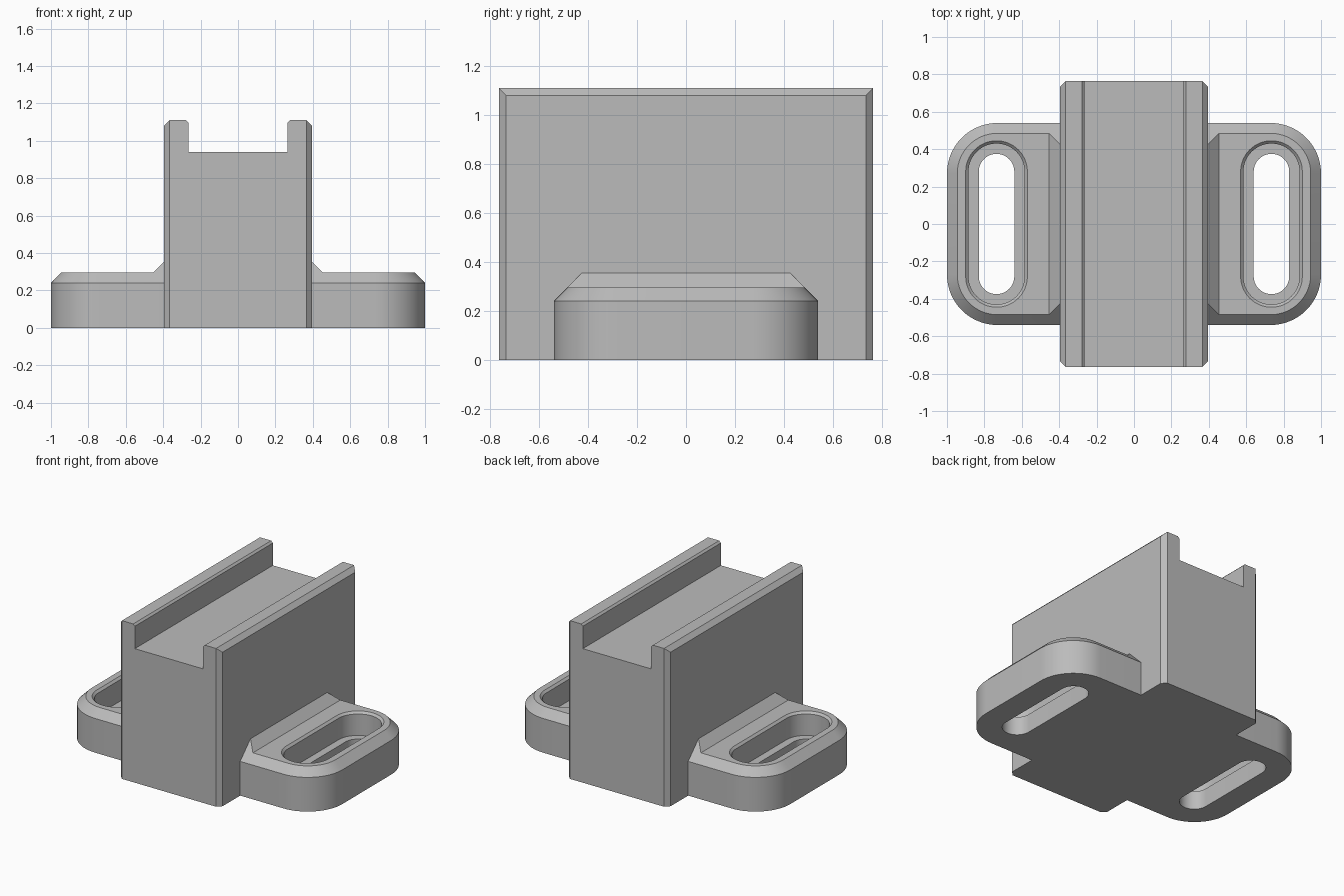
import bpy
import bmesh
from math import cos, sin, pi, radians
from mathutils import Vector

if "Cube" in bpy.data.objects:
    bpy.data.objects.remove(bpy.data.objects["Cube"], do_unlink=True)

grey = bpy.data.materials.new("plain grey")
grey.use_nodes = True
grey.diffuse_color = (0.5, 0.5, 0.5, 1)
grey.node_tree.nodes["Principled BSDF"].inputs["Base Color"].default_value = (0.5, 0.5, 0.5, 1)


def finish(name, bm):
    """Turn a bmesh into a grey object."""
    bmesh.ops.recalc_face_normals(bm, faces=bm.faces)
    mesh = bpy.data.meshes.new(name)
    bm.to_mesh(mesh)
    bm.free()
    mesh.materials.append(grey)
    obj = bpy.data.objects.new(name, mesh)
    bpy.context.collection.objects.link(obj)
    return obj


def rounded_rect(cx, half_x, half_y, radius, steps=16):
    """Plan outline with round corners."""
    points = []
    for quarter, (sx, sy) in enumerate([(1, 1), (-1, 1), (-1, -1), (1, -1)]):
        for i in range(steps + 1):
            a = (quarter + i / steps) * pi / 2
            points.append((cx + sx * (half_x - radius) + radius * cos(a),
                           sy * (half_y - radius) + radius * sin(a)))
    return points


def loft(name, layers):
    """Stack plan outlines, each given as (z, points)."""
    bm = bmesh.new()
    rings = [[bm.verts.new((x, y, z)) for x, y in pts] for z, pts in layers]
    n = len(rings[0])
    for low, high in zip(rings, rings[1:]):
        for i in range(n):
            j = (i + 1) % n
            bm.faces.new((low[i], low[j], high[j], high[i]))
    bm.faces.new(rings[0][::-1])
    bm.faces.new(rings[-1])
    bmesh.ops.remove_doubles(bm, verts=bm.verts, dist=1e-5)
    return finish(name, bm)


def extrude_y(profile, half_y):
    """Extrude an (x, z) profile along y."""
    bm = bmesh.new()
    face = bm.faces.new([bm.verts.new((x, -half_y, z)) for x, z in profile])
    moved = bmesh.ops.extrude_face_region(bm, geom=[face])["geom"]
    bmesh.ops.translate(bm, vec=(0, 2 * half_y, 0),
                        verts=[v for v in moved if isinstance(v, bmesh.types.BMVert)])
    if not face.is_valid or len(bm.faces) < len(profile) + 2:
        bm.faces.new([v for v in bm.verts if v.co.y < 0])
    return bm


def combine(target, tool, operation):
    """Apply a boolean and discard the tool."""
    mod = target.modifiers.new(operation, "BOOLEAN")
    mod.operation = operation
    mod.solver = "EXACT"
    mod.object = tool
    tool.hide_render = True
    bpy.context.view_layer.objects.active = target
    bpy.ops.object.modifier_apply(modifier=mod.name)
    bpy.data.objects.remove(tool, do_unlink=True)


# Tall block with a channel along the top
W, D, H, C = 0.395, 0.765, 1.11, 0.03
half = [(W, 0), (W, H - C), (W - C, H), (0.278, H), (0.265, H - 0.013), (0.265, 0.94)]
block_bm = extrude_y(half + [(-x, z) for x, z in reversed(half)], D)

# Chamfered upright corners
for sx in (-1, 1):
    for sy in (-1, 1):
        bmesh.ops.bisect_plane(block_bm, geom=block_bm.verts[:] + block_bm.edges[:] + block_bm.faces[:],
                               plane_co=(sx * W, sy * (D - C), 0),
                               plane_no=Vector((sx, sy, 0)), clear_outer=True)
        bmesh.ops.holes_fill(block_bm, edges=[e for e in block_bm.edges if e.is_boundary], sides=0)
block = finish("mounting_block", block_bm)

# Rounded flange plate with a sloped rim
X, Y, R, rim, top = 1.0, 0.54, 0.27, 0.24, 0.295
rise = 0.16
plate = loft("flange_plate", [
    (0, rounded_rect(0, X, Y, R)),
    (rim, rounded_rect(0, X, Y, R)),
    (rim + rise, rounded_rect(0, X - rise, Y - rise, R - rise))])

for s in (-1, 1):
    # Flat flange top, leaving a sloped fillet against the block
    trim = [(0.455, top), (1.2, top), (1.2, 0.6), (0.15, 0.6)]
    combine(plate, finish("trim", extrude_y([(s * x, z) for x, z in trim], 1)), "DIFFERENCE")
    # Countersunk slot
    cx, run, floor = s * 0.735, 0.28, 0.13
    widths = [(-0.1, 0.095), (floor, 0.095), (floor, 0.15),
              (top - 0.015, 0.15), (top, 0.165), (top + 0.1, 0.165)]
    slot = loft("slot", [(z, rounded_rect(cx, w, run + w, w)) for z, w in widths])
    combine(plate, slot, "DIFFERENCE")

combine(block, plate, "UNION")

bpy.ops.object.select_all(action="DESELECT")
block.select_set(True)
bpy.context.view_layer.objects.active = block
bpy.ops.object.shade_smooth_by_angle(angle=radians(20))
